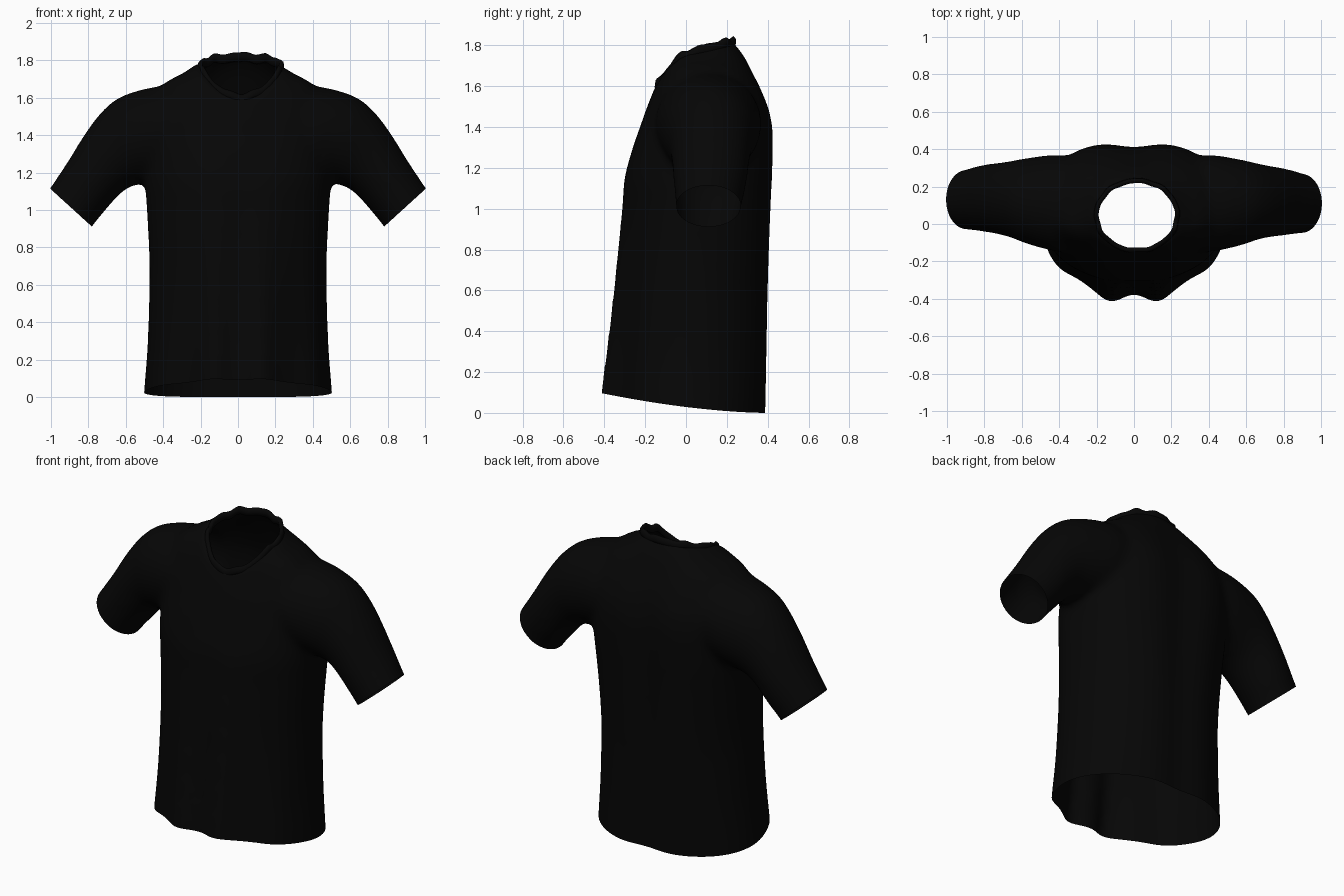
import bpy, bmesh, math
from mathutils import Vector

if "Cube" in bpy.data.objects:
    bpy.data.objects.remove(bpy.data.objects["Cube"])

black = bpy.data.materials.new("black cotton")
black.diffuse_color = (0.0018, 0.0018, 0.0018, 1)
black.use_nodes = True
black.node_tree.nodes["Principled BSDF"].inputs["Base Color"].default_value = black.diffuse_color


def loft(bm, rings, cap=True, closed=False):
    """Skin a list of equal-length point rings."""
    vr = [[bm.verts.new(p) for p in r] for r in rings]
    n = len(vr[0])
    pairs = list(zip(vr, vr[1:])) + ([(vr[-1], vr[0])] if closed else [])
    for a, b in pairs:
        for i in range(n):
            j = (i + 1) % n
            bm.faces.new((a[i], a[j], b[j], b[i]))
    if cap:
        bm.faces.new(vr[0][::-1])
        bm.faces.new(vr[-1])


def spow(v, p):
    return math.copysign(abs(v) ** p, v)


def refine(rows, steps=4):
    """Smooth in-between rows (Catmull-Rom)."""
    out = []
    for i in range(len(rows) - 1):
        quad = rows[max(i - 1, 0)], rows[i], rows[i + 1], rows[min(i + 2, len(rows) - 1)]
        for k in range(steps):
            t = k / steps
            out.append([0.5 * (2 * b + (c - a) * t + (2 * a - 5 * b + 4 * c - d) * t * t
                               + (3 * b - a - 3 * c + d) * t ** 3) for a, b, c, d in zip(*quad)])
    return out + [list(rows[-1])]


def interp(table, t):
    """Piecewise linear lookup."""
    if t <= table[0][0]:
        return table[0][1]
    for (a, u), (b, v) in zip(table, table[1:]):
        if t <= b:
            return u + (v - u) * (t - a) / (b - a)
    return table[-1][1]


# ---- Torso sections: height, half width, front y, back y
SECTIONS = [
    (-0.12, 0.507, -0.375, 0.405), (0.0, 0.503, -0.37, 0.41), (0.3, 0.482, -0.35, 0.417),
    (0.7, 0.474, -0.327, 0.425), (1.0, 0.487, -0.308, 0.432), (1.15, 0.497, -0.30, 0.437),
    (1.3, 0.497, -0.26, 0.44), (1.4, 0.497, -0.225, 0.437), (1.5, 0.49, -0.19, 0.415),
    (1.6, 0.46, -0.15, 0.37), (1.68, 0.39, -0.115, 0.325), (1.74, 0.28, -0.08, 0.29),
    (1.80, 0.20, -0.02, 0.245), (1.84, 0.12, 0.04, 0.20)]


def torso_ring(z, w, yf, yb, n=96):
    ring = []
    mid = 0.035
    fade = min(1, max(0.0, 1 - z / 1.2))          # folds die out toward the chest
    upper = min(1, max(0, (z - 0.6) / 0.7))       # back is rounder near the hem
    back = 0.98 - 0.2 * upper
    for i in range(n):
        a = 2 * math.pi * i / n
        c, s = math.cos(a), math.sin(a)
        if s < 0:
            x, y = w * spow(c, 0.82), mid + (mid - yf) * spow(s, 1.04)
            y -= fade * 0.06 * math.exp(-((abs(x) - 0.11) / 0.07) ** 2)
            y += fade * 0.012 * math.sin(abs(x) * 26) * min(1, abs(s) * 2)
        else:
            x, y = w * spow(c, back), mid + (yb - mid) * spow(s, back)
            y -= 0.03 * math.exp(-(x / 0.12) ** 2) * min(1, max(0, (1.75 - z) / 0.3))
        ring.append((x, y, z))
    return ring


# ---- Sleeve sections: top x z, bottom x z, front y, back y
SLEEVE = [
    (0.22, 1.65, 0.22, 1.22, -0.12, 0.33), (0.40, 1.665, 0.38, 1.17, -0.15, 0.37),
    (0.60, 1.618, 0.54, 1.135, -0.115, 0.345), (0.71, 1.545, 0.60, 1.11, -0.085, 0.325),
    (0.81, 1.42, 0.655, 1.06, -0.07, 0.31), (0.91, 1.26, 0.715, 0.99, -0.06, 0.295),
    (1.01, 1.11, 0.78, 0.91, -0.05, 0.27), (1.09, 0.99, 0.85, 0.80, -0.045, 0.26)]


def sleeve_ring(side, tx, tz, bx, bz, yf, yb, n=40):
    top, bot = Vector((tx * side, 0, tz)), Vector((bx * side, 0, bz))
    c, h = (top + bot) / 2, (top - bot) / 2
    c.y = (yf + yb) / 2
    if side < 0:                                   # this arm hangs slightly further back
        c.y += 0.02 * max(0, min(1, (tx - 0.4) / 0.5))
    return [c + h * math.cos(a) + Vector((0, (yb - yf) / 2 * math.sin(a), 0))
            for a in (2 * math.pi * i / n for i in range(n))]


# ---- Solid torso and sleeves, fused into one smooth skin
bm = bmesh.new()
loft(bm, [torso_ring(*s) for s in refine(SECTIONS)])
for side in (1, -1):
    loft(bm, [sleeve_ring(side, *s) for s in refine(SLEEVE)])
bmesh.ops.recalc_face_normals(bm, faces=bm.faces)
mesh = bpy.data.meshes.new("shirt_body")
bm.to_mesh(mesh)
bm.free()
body = bpy.data.objects.new("shirt_body", mesh)
bpy.context.collection.objects.link(body)
rem = body.modifiers.new("fuse", 'REMESH')
rem.mode, rem.voxel_size = 'VOXEL', 0.02
sm = body.modifiers.new("soften", 'SMOOTH')
sm.factor, sm.iterations = 0.5, 14
fused = bpy.data.meshes.new_from_object(
    body.evaluated_get(bpy.context.evaluated_depsgraph_get()))
body.modifiers.clear()
body.data = fused

# ---- Cut the openings so the shirt is a hollow shell
bm = bmesh.new()
bm.from_mesh(fused)


def cut(inside, co, no):
    fs = [f for f in bm.faces if inside(f.calc_center_median())]
    geom = fs + list({e for f in fs for e in f.edges}) + list({v for f in fs for v in f.verts})
    bmesh.ops.bisect_plane(bm, geom=geom, plane_co=co, plane_no=no, clear_outer=True)


cut(lambda c: c.z < 0.3, (0, 0, 0), (0, 0, -1))
for side in (1, -1):
    cut(lambda c: c.x * side > 0.64, (side, 0, 1.11), (0.2 * side, 0, -0.22))

# Hem rises toward the front
for v in bm.verts:
    if v.co.z < 0.6 and abs(v.co.x) < 0.6:
        t = min(1, max(0, (0.4 - v.co.y) / 0.83))
        v.co.z += 0.1 * t ** 1.7 * (1 - v.co.z / 0.6)

# Neck opening: an ellipse seen from above, dipping at the front
NX, NY, RX, RY = 0.015, 0.045, 0.215, 0.185
RIM = [(-0.14, 1.60), (-0.08, 1.68), (-0.02, 1.745), (0.1, 1.78), (0.23, 1.815)]


def rim(a, grow=0.0, lift=0.0):
    y = NY + RY * math.sin(a)
    return Vector((NX + (RX + grow) * math.cos(a), y + grow * math.sin(a),
                   interp(RIM, y) + lift))


bmesh.ops.delete(bm, context='FACES', geom=[
    f for f in bm.faces if f.calc_center_median().z > 1.45 and
    ((f.calc_center_median().x - NX) / RX) ** 2 + ((f.calc_center_median().y - NY) / RY) ** 2 < 1])
edge = {v for e in bm.edges if e.is_boundary for v in e.verts if v.co.z > 1.45}
for v in edge:
    v.co = rim(math.atan2((v.co.y - NY) / RY, (v.co.x - NX) / RX))
near = [v for v in bm.verts if v.co.z > 1.5 and abs(v.co.x) < 0.32 and v not in edge
        and not v.is_boundary]
for _ in range(8):
    bmesh.ops.smooth_vert(bm, verts=near, factor=0.5,
                          use_axis_x=True, use_axis_y=True, use_axis_z=True)
bm.to_mesh(fused)
bm.free()

# ---- Ribbed collar band around the neck
PROFILE = [(0.008, -0.025), (0.015, -0.005), (0.012, 0.016), (0.0, 0.026),
           (-0.012, 0.012), (-0.008, -0.02)]
bm = bmesh.new()
rings = []
N = 96
for i in range(N):
    a = 2 * math.pi * i / N
    wob = 0.005 * math.sin(9 * a) + 0.003 * math.sin(14 * a + 1)
    rings.append([rim(a, g + wob * 0.4, h + wob) for g, h in PROFILE])
loft(bm, rings, cap=False, closed=True)
bmesh.ops.recalc_face_normals(bm, faces=bm.faces)
mesh = bpy.data.meshes.new("collar")
bm.to_mesh(mesh)
bm.free()
collar = bpy.data.objects.new("collar", mesh)
bpy.context.collection.objects.link(collar)

# ---- Colour and smooth shading
for ob in (body, collar):
    ob.data.materials.clear()
    ob.data.materials.append(black)
    for p in ob.data.polygons:
        p.use_smooth = True
        p.material_index = 0
